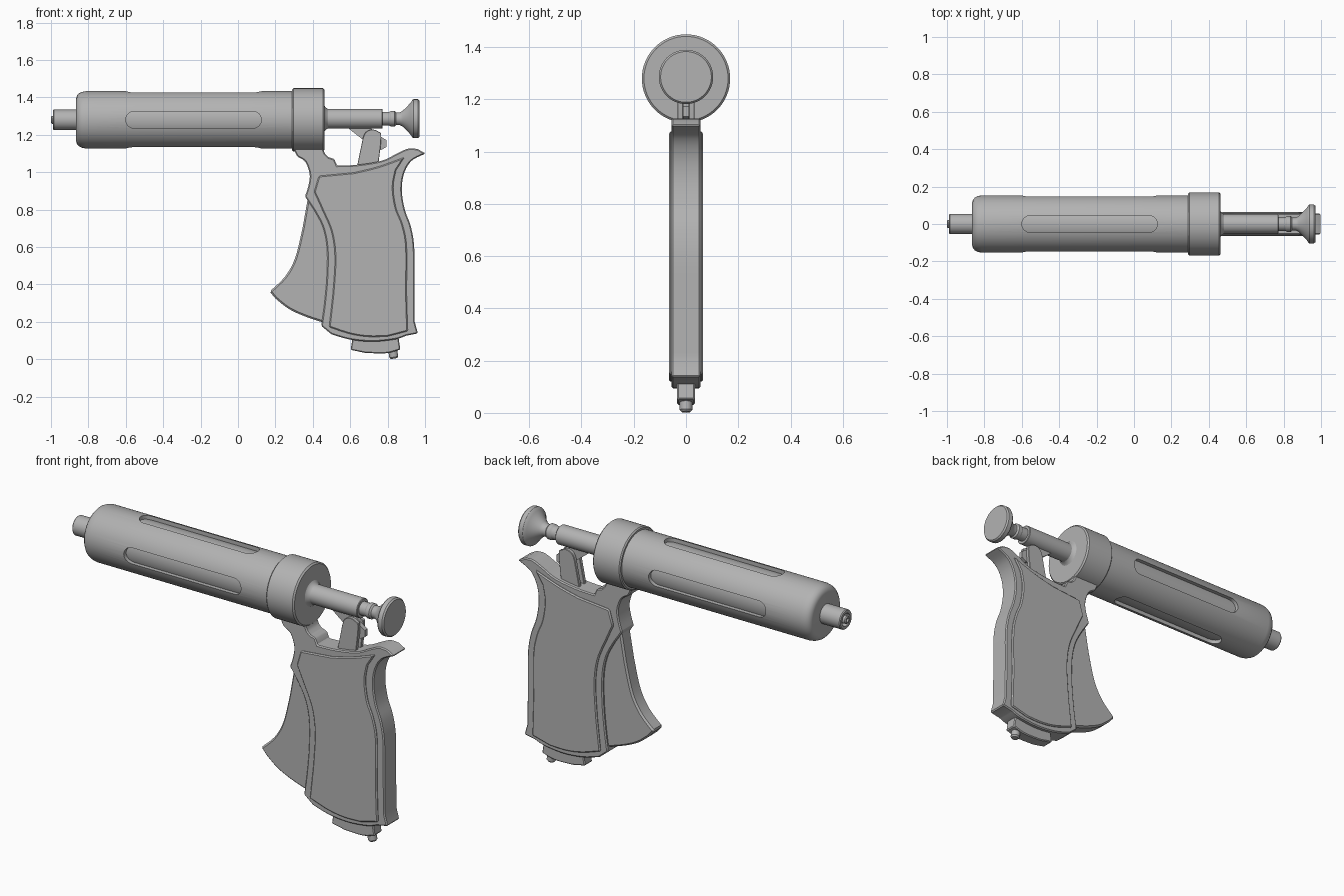
import bpy, bmesh, math
from mathutils import Vector, Matrix

if "Cube" in bpy.data.objects:
    bpy.data.objects.remove(bpy.data.objects["Cube"])

AXIS_Z = 1.28
GREY = bpy.data.materials.new("dark_grey")
GREY.diffuse_color = (.45, .45, .45, 1)
GREY.use_nodes = True
GREY.node_tree.nodes["Principled BSDF"].inputs["Base Color"].default_value = GREY.diffuse_color


def finish(name, bm, bevel=0.0):
    """Turn a bmesh into a smooth shaded object, with optional chamfered edges."""
    bmesh.ops.recalc_face_normals(bm, faces=bm.faces)
    mesh = bpy.data.meshes.new(name)
    bm.to_mesh(mesh)
    bm.free()
    mesh.materials.append(GREY)
    ob = bpy.data.objects.new(name, mesh)
    bpy.context.collection.objects.link(ob)
    if bevel:
        mod = ob.modifiers.new("bevel", 'BEVEL')
        mod.width, mod.segments = bevel, 1
        mod.limit_method, mod.angle_limit = 'ANGLE', math.radians(40)
        apply(ob, mod)
    smooth(ob)
    return ob


def select(ob):
    bpy.ops.object.select_all(action='DESELECT')
    ob.select_set(True)
    bpy.context.view_layer.objects.active = ob


def apply(ob, mod):
    select(ob)
    bpy.ops.object.modifier_apply(modifier=mod.name)


def smooth(ob):
    select(ob)
    bpy.ops.object.shade_smooth_by_angle(angle=math.radians(30))


def lathe(name, profile, z=AXIS_Z, n=64):
    """Revolve (x, radius) points around a line parallel to x."""
    bm = bmesh.new()
    rings = []
    for x, r in profile:
        count = n if r > 0 else 1
        rings.append([bm.verts.new((x, r * math.cos(2 * math.pi * i / n),
                                    z + r * math.sin(2 * math.pi * i / n)))
                      for i in range(count)])
    for a, b in zip(rings, rings[1:]):
        for i in range(n):
            j = (i + 1) % n
            quad = [a[i % len(a)], a[j % len(a)], b[j % len(b)], b[i % len(b)]]
            bm.faces.new(list(dict.fromkeys(quad)))
    return finish(name, bm)


def outline(runs, steps=5):
    """Smooth curve through each run of points; corners stay where runs meet."""
    pts = []
    for k, run in enumerate(runs):
        p = [Vector(v) for v in run] + [Vector(runs[(k + 1) % len(runs)][0])]
        q = [p[0]] + p + [p[-1]]
        for i in range(1, len(p)):
            a, b, c, d = q[i - 1:i + 3]
            count = steps if len(p) > 2 else 1
            for s in range(count):
                t = s / count
                pts.append(0.5 * (2 * b + (c - a) * t + (2 * a - 5 * b + 4 * c - d) * t * t
                                  + (3 * b - a - 3 * c + d) * t ** 3))
    return pts


def plate(name, runs, y0, y1, bevel=0.0):
    """Extrude an x-z outline from y0 to y1."""
    bm = bmesh.new()
    face = bm.faces.new([bm.verts.new((p.x, y0, p.y)) for p in outline(runs)])
    out = bmesh.ops.extrude_face_region(bm, geom=[face])
    bmesh.ops.translate(bm, vec=(0, y1 - y0, 0),
                        verts=[v for v in out['geom'] if isinstance(v, bmesh.types.BMVert)])
    return finish(name, bm, bevel)


# Barrel with four long windows, and the tube seen through them
barrel = lathe("barrel", [(-.865, 0), (-.865, .115), (-.861, .13), (-.85, .142), (-.835, .149),
                          (-.815, .153), (.31, .153), (.31, 0)])
bm = bmesh.new()
for k in range(4):
    ring = []
    for cx, start in ((.08, -90), (-.555, 90)):
        for s in range(13):
            a = math.radians(start + 15 * s)
            ring.append(bm.verts.new((cx + .045 * math.cos(a), .045 * math.sin(a), .117)))
    out = bmesh.ops.extrude_face_region(bm, geom=[bm.faces.new(ring)])
    top = [v for v in out['geom'] if isinstance(v, bmesh.types.BMVert)]
    bmesh.ops.translate(bm, vec=(0, 0, .1), verts=top)
    bmesh.ops.transform(bm, verts=ring + top,
                        matrix=Matrix.Translation((0, 0, AXIS_Z)) @ Matrix.Rotation(k * math.pi / 2, 4, 'X'))
cutter = finish("window_cutter", bm)
mod = barrel.modifiers.new("windows", 'BOOLEAN')
mod.operation, mod.solver, mod.object = 'DIFFERENCE', 'EXACT', cutter
apply(barrel, mod)
smooth(barrel)
bpy.data.objects.remove(cutter)
lathe("inner_tube", [(-.7, 0), (-.7, .132), (.2, .132), (.2, 0)])

# Hollow nozzle with a small inner tip
lathe("nozzle", [(-.85, 0), (-.85, .054), (-.985, .054), (-.99, .05), (-.99, .035), (-.96, .035),
                 (-.96, .023), (-.995, .021), (-1, .017), (-1, .01), (-.96, .01), (-.96, 0)])

# Rear collar
lathe("collar", [(.29, 0), (.29, .163), (.296, .169), (.454, .169), (.462, .161), (.462, 0)])

# Plunger rod and push knob
lathe("plunger", [(.45, 0), (.45, .072), (.462, .07), (.468, .06), (.48, .053), (.77, .053), (.773, .05),
                  (.773, .037), (.81, .037), (.818, .042), (.838, .042), (.846, .034), (.865, .034),
                  (.88, .042), (.905, .066), (.925, .088), (.932, .1), (.938, .104), (.962, .104),
                  (.97, .097), (.97, 0)], z=1.286)

# Grip frame
plate("grip_frame", [
    [(.30, 1.17)], [(.30, 1.12), (.318, 1.085), (.36, 1.055), (.383, .99), (.377, .93)],
    [(.358, .87)], [(.405, .80), (.452, .71), (.475, .60), (.475, .45), (.462, .30)],
    [(.445, .178)], [(.50, .133), (.60, .105), (.72, .094), (.84, .106)],
    [(.90, .126)], [(.962, .138)], [(.945, .20), (.943, .42), (.942, .60), (.924, .71), (.892, .80),
                                   (.876, .90), (.887, .99), (.927, 1.06)],
    [(1.003, 1.10)], [(.96, 1.124), (.91, 1.126), (.85, 1.10), (.77, 1.062), (.64, 1.04)],
    [(.53, 1.035)], [(.515, 1.07)], [(.485, 1.08), (.465, 1.10)], [(.455, 1.13)], [(.455, 1.17)]],
    -.056, .056, .006)

# Raised side panels, one per side
for side, y in (("front", -1), ("back", 1)):
    plate(f"grip_panel_{side}", [
        [(.432, .98)], [(.62, .998), (.75, 1.03)], [(.89, 1.08)],
        [(.845, 1.01), (.83, .92), (.845, .81), (.88, .72), (.902, .60), (.902, .35)],
        [(.908, .15)], [(.80, .122), (.70, .12), (.60, .135)],
        [(.487, .172)], [(.507, .35), (.518, .54), (.50, .68), (.45, .80)], [(.407, .895)]],
        y * .045, y * .065, .006)

# Trigger
plate("trigger", [
    [(.375, .87)], [(.345, .70), (.305, .54), (.25, .44)],
    [(.169, .362)], [(.20, .325), (.27, .27), (.36, .228)],
    [(.46, .195)], [(.55, .30)], [(.55, .80)]], -.042, .042, .009)

# Forked lever arms above the grip
for side, y in (("front", -1), ("back", 1)):
    plate(f"lever_arm_{side}", [
        [(.63, 1.0)], [(.667, 1.18), (.682, 1.213), (.715, 1.228), (.75, 1.217), (.766, 1.185)],
        [(.745, 1.0)]], y * .012, y * .032, .002)

# Drive pawl between the arms
plate("pawl", [[(.57, 1.25)], [(.70, 1.25)], [(.73, 1.21)], [(.793, 1.172)], [(.793, 1.135)],
               [(.765, 1.118)], [(.72, 1.135)], [(.66, 1.18)]], -.012, .012)

# Lug under the grip
plate("base_lug", [[(.615, .13)], [(.602, .05)], [(.68, .034), (.76, .031), (.81, .035)],
                   [(.868, .052)], [(.856, .13)]], -.034, .034, .005)

# Small tilted pin at the bottom
pin = lathe("base_pin", [(-.03, 0), (-.03, .024), (.024, .024), (.032, .017), (.032, 0)], z=0, n=32)
pin.rotation_euler = (0, math.radians(80), 0)
pin.location = (.829, 0, .035)
